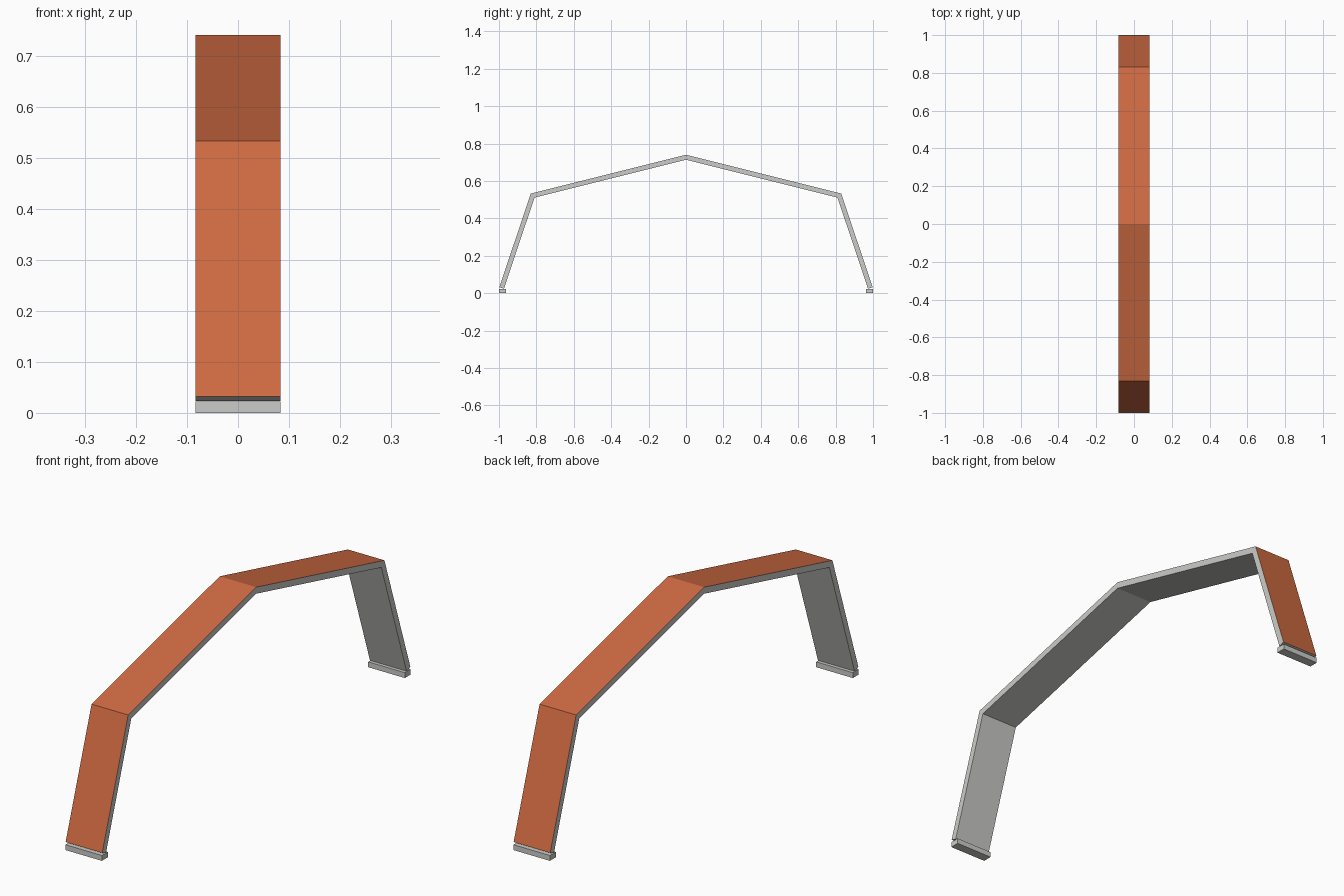
import bpy
import bmesh
from mathutils import Vector

if "Cube" in bpy.data.objects:
    bpy.data.objects.remove(bpy.data.objects["Cube"], do_unlink=True)

HALF_WIDTH = 0.083
THICKNESS = 0.026


def make_material(name, rgb):
    mat = bpy.data.materials.new(name)
    mat.use_nodes = True
    colour = (*rgb, 1.0)
    mat.diffuse_color = colour
    mat.node_tree.nodes["Principled BSDF"].inputs["Base Color"].default_value = colour
    return mat


orange = make_material("burnt orange", (0.62, 0.145, 0.053))
grey = make_material("light grey", (0.60, 0.60, 0.58))


def make_object(name, bm, *materials):
    bmesh.ops.recalc_face_normals(bm, faces=bm.faces)
    mesh = bpy.data.meshes.new(name)
    bm.to_mesh(mesh)
    bm.free()
    for mat in materials:
        mesh.materials.append(mat)
    obj = bpy.data.objects.new(name, mesh)
    bpy.context.collection.objects.link(obj)
    return obj


def inset_path(path, depth):
    """Offset an open path in the yz plane to its right, with mitred corners."""
    dirs = [(b - a).normalized() for a, b in zip(path, path[1:])]
    normals = [Vector((d.y, -d.x)) for d in dirs]
    result = []
    for i, point in enumerate(path):
        n1, n2 = normals[max(i - 1, 0)], normals[min(i, len(normals) - 1)]
        result.append(point + (n1 + n2) * depth / (1 + n1.dot(n2)))
    return result


# Bent arch band: orange outer skin, grey edges and underside
outer = [Vector(p) for p in
         ((-0.998, 0.032), (-0.83, 0.533), (0, 0.74), (0.83, 0.533), (0.998, 0.032))]
inner = inset_path(outer, THICKNESS)
bm = bmesh.new()
rows = [[bm.verts.new((x, p.x, p.y)) for p in path]
        for path in (outer, inner) for x in (-HALF_WIDTH, HALF_WIDTH)]
outer_l, outer_r, inner_l, inner_r = rows
for a, b in ((outer_l, outer_r), (outer_r, inner_r), (inner_r, inner_l), (inner_l, outer_l)):
    for i in range(len(outer) - 1):
        face = bm.faces.new((a[i], a[i + 1], b[i + 1], b[i]))
        face.material_index = 0 if a is outer_l else 1
for i in (0, -1):
    bm.faces.new((outer_l[i], outer_r[i], inner_r[i], inner_l[i])).material_index = 1
make_object("arch_band", bm, orange, grey)

# Foot pads under both ends
for name, side in (("front_foot", -1), ("back_foot", 1)):
    bm = bmesh.new()
    bmesh.ops.create_cube(bm, size=1)
    bmesh.ops.scale(bm, vec=(2 * HALF_WIDTH, 0.038, 0.022), verts=bm.verts)
    bmesh.ops.translate(bm, vec=(0, side * 0.981, 0.011), verts=bm.verts)
    make_object(name, bm, grey)
